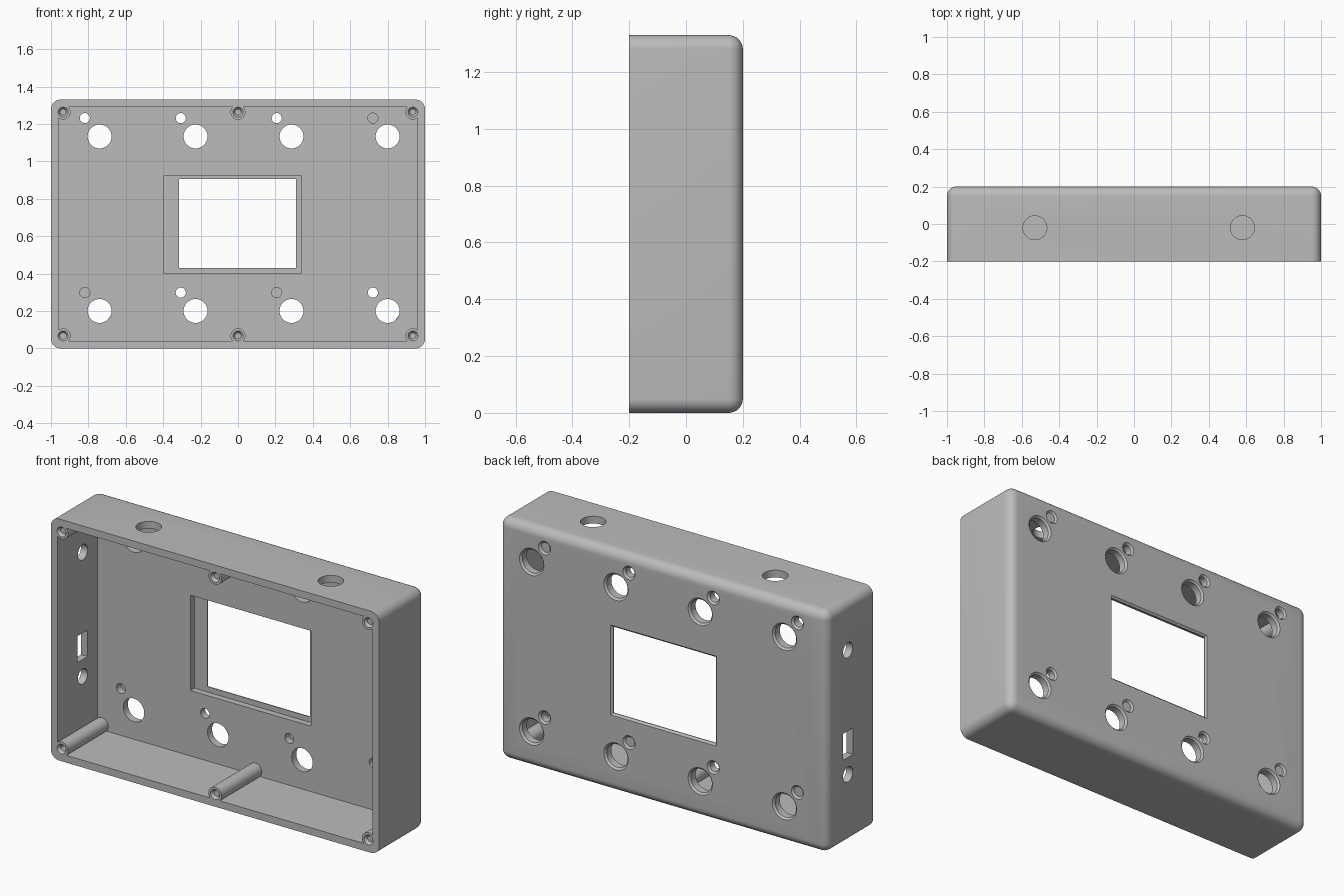
import bpy, bmesh
from math import radians
from mathutils import Matrix, Vector

default = bpy.data.objects.get("Cube")
if default:
    bpy.data.objects.remove(default, do_unlink=True)

W, D, H = 2.0, 0.4, 1.33      # outer size
FRONT, BACK = -D / 2, D / 2
WALL, INNER_BACK = 0.04, 0.15
ROUND = 0.05

grey = bpy.data.materials.new("plain_grey")
grey.use_nodes = True
colour = (0.5, 0.5, 0.5, 1)
grey.diffuse_color = colour
grey.node_tree.nodes["Principled BSDF"].inputs["Base Color"].default_value = colour


def make_object(name, bm):
    bmesh.ops.recalc_face_normals(bm, faces=bm.faces)
    mesh = bpy.data.meshes.new(name)
    bm.to_mesh(mesh)
    bm.free()
    mesh.materials.append(grey)
    obj = bpy.data.objects.new(name, mesh)
    bpy.context.collection.objects.link(obj)
    return obj


def box_bm(x, y, z):
    """Box from three (low, high) ranges."""
    bm = bmesh.new()
    bmesh.ops.create_cube(bm, size=1)
    for v in bm.verts:
        v.co = Vector([(r[0] + r[1]) / 2 + c * (r[1] - r[0])
                       for r, c in zip((x, y, z), v.co)])
    return bm


def box(x, y, z):
    return make_object("box_tool", box_bm(x, y, z))


def rod(start, end, r1, r2=None):
    """Cylinder or cone between two points."""
    a, b = Vector(start), Vector(end)
    bm = bmesh.new()
    turn = (b - a).to_track_quat('Z', 'Y').to_matrix().to_4x4()
    bmesh.ops.create_cone(bm, cap_ends=True, segments=48, radius1=r1,
                          radius2=r1 if r2 is None else r2, depth=(b - a).length,
                          matrix=Matrix.Translation((a + b) / 2) @ turn)
    return make_object("rod_tool", bm)


def combine(target, tool, operation='DIFFERENCE'):
    mod = target.modifiers.new("combine", 'BOOLEAN')
    mod.operation, mod.solver, mod.object = operation, 'EXACT', tool
    bpy.context.view_layer.objects.active = target
    bpy.ops.object.modifier_apply(modifier=mod.name)
    bpy.data.objects.remove(tool, do_unlink=True)


# Outer shell: every edge rounded except those of the open front
bm = box_bm((-W / 2, W / 2), (FRONT, BACK), (0, H))
edges = [e for e in bm.edges if any(v.co.y > 0 for v in e.verts)]
bmesh.ops.bevel(bm, geom=edges, offset=ROUND, segments=8, profile=0.5, affect='EDGES')
case = make_object("enclosure_case", bm)

# Hollow inside
combine(case, box((-W / 2 + WALL, W / 2 - WALL), (FRONT - 0.1, INNER_BACK),
                  (WALL, H - WALL)))

# Screw pillars with countersunk pilot holes
pillars = [(x, z) for x in (-0.935, 0, 0.935) for z in (0.067, H - 0.067)]
for x, z in pillars:
    combine(case, rod((x, FRONT, z), (x, INNER_BACK + 0.02, z), 0.04), 'UNION')
for x, z in pillars:
    combine(case, rod((x, FRONT - 0.01, z), (x, 0.05, z), 0.016))
    combine(case, rod((x, FRONT - 0.01, z), (x, FRONT + 0.015, z), 0.034, 0.016))

# Screen recess and window, with a bevelled outer rim
combine(case, box((-0.395, 0.34), (0, 0.185), (0.4, 0.925)))
combine(case, box((-0.315, 0.31), (0, 0.3), (0.43, 0.905)))
rim = box_bm((-0.315, 0.31), (BACK - 0.01, BACK + 0.01), (0.43, 0.905))
for v in rim.verts:
    if v.co.y > BACK:
        v.co.x += 0.02 if v.co.x > 0 else -0.02
        v.co.z += 0.02 if v.co.z > H / 2 else -0.02
combine(case, make_object("rim_tool", rim))


def back_hole(x, z, r):
    combine(case, rod((x, 0.05, z), (x, 0.3, z), r))
    combine(case, rod((x, BACK - 0.01, z), (x, BACK + 0.01, z), r, r + 0.02))


# Two rows of knob holes, each with a small indicator hole
for z in (0.2, 1.133):
    for x in (-0.74, -0.227, 0.286, 0.8):
        back_hole(x, z, 0.064)
        back_hole(x - 0.079, z + 0.098, 0.027)

# Socket holes in the top
for x in (-0.53, 0.58):
    combine(case, rod((x, -0.02, H - 0.1), (x, -0.02, H + 0.1), 0.064))

# Connector holes and switch slot in the right wall
for z in (0.376, 1.06):
    combine(case, rod((-1.1, 0.02, z), (-0.9, 0.02, z), 0.042))
combine(case, box((-1.1, -0.9), (-0.025, 0.063), (0.47, 0.615)))

# Smooth curves, crisp edges
bpy.ops.object.select_all(action='DESELECT')
case.select_set(True)
bpy.context.view_layer.objects.active = case
bpy.ops.object.shade_smooth_by_angle(angle=radians(30))
